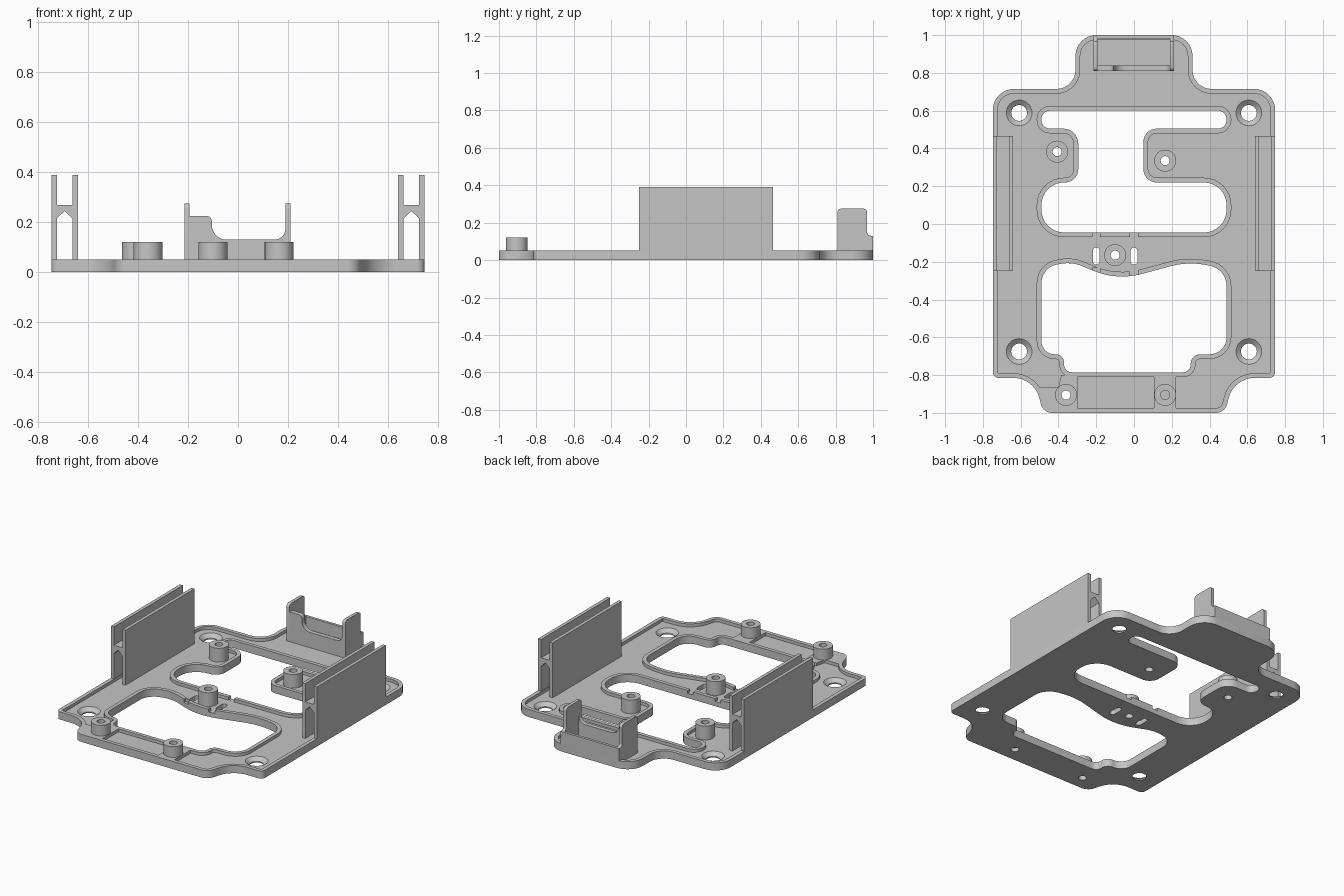
import bpy, bmesh, math
from mathutils import Vector

cube = bpy.data.objects.get("Cube")
if cube:
    bpy.data.objects.remove(cube, do_unlink=True)

FLOOR, TOP, RIM = 0.03, 0.05, 0.025
BOSS_TOP, BOSS_R, BORE_R = 0.12, 0.058, 0.024

grey = bpy.data.materials.new("grey plastic")
grey.use_nodes = True
grey.diffuse_color = (0.56, 0.56, 0.56, 1)
grey.node_tree.nodes["Principled BSDF"].inputs["Base Color"].default_value = (0.56, 0.56, 0.56, 1)


# 2D loop helpers
def rounded(corners, steps=8):
    """Polygon whose corners (x, y, radius) are replaced by arcs."""
    loop = []
    for i, c in enumerate(corners):
        p = Vector(c[:2])
        r = c[2] if len(c) > 2 else 0
        if not r:
            loop.append(p)
            continue
        a = (Vector(corners[i - 1][:2]) - p).normalized()
        b = (Vector(corners[(i + 1) % len(corners)][:2]) - p).normalized()
        half = a.angle(b) / 2
        centre = p + (a + b).normalized() * (r / math.sin(half))
        start = p + a * (r / math.tan(half)) - centre
        end = p + b * (r / math.tan(half)) - centre
        sweep = math.atan2(start.x * end.y - start.y * end.x, start.dot(end))
        for k in range(steps + 1):
            t = sweep * k / steps
            loop.append(centre + Vector((start.x * math.cos(t) - start.y * math.sin(t),
                                         start.x * math.sin(t) + start.y * math.cos(t))))
    return loop


def circle(x, y, r, n=32):
    return [Vector((x + r * math.cos(math.tau * k / n), y + r * math.sin(math.tau * k / n))) for k in range(n)]


def grow(loop, d):
    """Offset a loop outward by d (inward when negative)."""
    n = len(loop)
    area = sum(loop[i - 1].x * loop[i].y - loop[i].x * loop[i - 1].y for i in range(n))
    d = math.copysign(d, d * area)
    out = []
    for i, p in enumerate(loop):
        a = (p - loop[i - 1]).normalized()
        b = (loop[(i + 1) % n] - p).normalized()
        na, nb = Vector((a.y, -a.x)), Vector((b.y, -b.x))
        out.append(p + (na + nb) * (d / (1 + na.dot(nb))))
    return out


# Surface helpers
def ring(bm, loop, z):
    return [bm.verts.new((p.x, p.y, z)) for p in loop]


def cap(bm, loops, z):
    edges = []
    for loop in loops:
        v = ring(bm, loop, z)
        edges += [bm.edges.new((v[i - 1], v[i])) for i in range(len(v))]
    bmesh.ops.triangle_fill(bm, edges=edges, use_beauty=True, normal=(0, 0, 1))


def wall(bm, low, z0, high, z1):
    a, b = ring(bm, low, z0), ring(bm, high, z1)
    for i in range(len(a)):
        bm.faces.new((a[i - 1], a[i], b[i], b[i - 1]))


def finish(bm, name, place=None):
    if place:
        for v in bm.verts:
            v.co = place(*v.co)
    bmesh.ops.remove_doubles(bm, verts=bm.verts, dist=0.00005)
    bmesh.ops.recalc_face_normals(bm, faces=bm.faces)
    mesh = bpy.data.meshes.new(name)
    bm.to_mesh(mesh)
    bm.free()
    mesh.materials.append(grey)
    obj = bpy.data.objects.new(name, mesh)
    bpy.context.collection.objects.link(obj)
    return obj


def smooth(obj):
    bpy.ops.object.select_all(action='DESELECT')
    obj.select_set(True)
    bpy.context.view_layer.objects.active = obj
    bpy.ops.object.shade_smooth_by_angle(angle=math.radians(30))


def prism(name, loops, lo, hi, place=None):
    bm = bmesh.new()
    for z in (lo, hi):
        cap(bm, loops, z)
    for loop in loops:
        wall(bm, loop, lo, loop, hi)
    obj = finish(bm, name, place)
    smooth(obj)
    return obj


def box(name, x0, x1, y0, y1, z0, z1):
    return prism(name, [rounded([(x0, y0), (x1, y0), (x1, y1), (x0, y1)])], z0, z1)


def along_y(x, y, z):
    return (x, z, y)


def along_x(x, y, z):
    return (z, x, y)


# Plate outline and its large openings
half = [(.48, -1, .06), (.53, -.815, .14), (.747, -.815, .03),
        (.747, .715, .11), (.31, .715, .1), (.31, 1, .11)]
outline = rounded(half + [(-x, y, r) for x, y, r in reversed(half)])
back_opening = rounded([
    (-.49, .6, .045), (-.49, .505, .045), (-.295, .505, .08), (-.295, .22, .07),
    (-.49, .22, .12), (-.49, -.045, .12), (.49, -.045, .12), (.49, .22, .12),
    (.05, .22, .07), (.05, .505, .07), (.49, .505, .045), (.49, .6, .045)])
front_opening = rounded([
    (-.49, -.23, .1), (-.49, -.69, .07), (-.37, -.69, .045), (-.37, -.785, .04),
    (.3, -.785, .04), (.3, -.69, .05), (.49, -.69, .09), (.49, -.235, .11),
    (.28, -.2, .42), (-.09, -.3, .4), (-.33, -.2, .2)])
openings = [back_opening, front_opening]
slots = [rounded([(x - .018, -.215, .017), (x + .018, -.215, .017),
                  (x + .018, -.125, .017), (x - .018, -.125, .017)]) for x in (-.2, 0)]
screws = [(x, y) for x in (-.608, .608) for y in (-.675, .588)]
bosses = [(-.407, .383), (.165, .335), (-.1, -.165), (-.36, -.905), (.165, -.905)]

# Base plate: bottom, recessed floor, raised rims, countersinks and standoffs
bm = bmesh.new()
cap(bm, [outline] + openings + slots + [circle(x, y, .042) for x, y in screws]
    + [circle(x, y, BORE_R) for x, y in bosses], 0)
cap(bm, [grow(outline, -RIM)] + [grow(o, RIM) for o in openings] + slots
    + [circle(x, y, .068) for x, y in screws] + [circle(x, y, BOSS_R) for x, y in bosses], FLOOR)
for loop, d in [(outline, -RIM)] + [(o, RIM) for o in openings]:
    inner = grow(loop, d)
    cap(bm, [loop, inner], TOP)
    wall(bm, loop, 0, loop, TOP)
    wall(bm, inner, FLOOR, inner, TOP)
for s in slots:
    wall(bm, s, 0, s, FLOOR)
for x, y in screws:
    wall(bm, circle(x, y, .042), 0, circle(x, y, .042), .008)
    wall(bm, circle(x, y, .042), .008, circle(x, y, .068), FLOOR)
for x, y in bosses:
    outer, bore = circle(x, y, BOSS_R), circle(x, y, BORE_R)
    wall(bm, outer, FLOOR, outer, BOSS_TOP)
    cap(bm, [outer, bore], BOSS_TOP)
    wall(bm, bore, 0, bore, BOSS_TOP)
plate = finish(bm, "base_plate")

# Notches through the rims beside the central standoff
for x in (-.2, 0):
    for y in (-.265, -.055):
        cutter = box("notch_cutter", x - .02, x + .02, y - .035, y + .035, FLOOR + .0005, .1)
        cutter.hide_render = True
        mod = plate.modifiers.new("notch", 'BOOLEAN')
        mod.object, mod.operation, mod.solver = cutter, 'DIFFERENCE', 'EXACT'
        bpy.context.view_layer.objects.active = plate
        bpy.ops.object.modifier_apply(modifier=mod.name)
        bpy.data.objects.remove(cutter, do_unlink=True)
smooth(plate)

# Raised pads around the front standoffs
prism("front_right_pad", [rounded([(-.465, -.98), (-.3, -.98), (-.3, -.8), (-.385, -.8),
                                   (-.4, -.865), (-.505, -.865)]),
                          circle(-.36, -.905, BORE_R)], FLOOR - .005, TOP)
box("front_left_pad", .107, .223, -.98, -.8, FLOOR - .005, TOP)

# Side rails: double wall joined by a notched web
for side, label in ((1, "left"), (-1, "right")):
    section = [(.747, TOP), (.747, .39), (.725, .39), (.725, .27), (.663, .27), (.663, .39),
               (.641, .39), (.641, FLOOR), (.663, FLOOR), (.663, .215), (.694, .245),
               (.725, .215), (.725, TOP)]
    prism(label + "_rail", [rounded([(side * x, z) for x, z in section])], -.25, .465, along_y)

# Back connector holder: side cheeks, stepped front wall, low back wall
cheek = rounded([(.81, FLOOR), (.81, .275, .02), (.968, .275, .02), (.968, .13, .02),
                 (1, .13), (1, TOP), (.97, TOP), (.97, FLOOR)])
for label, lo, hi in (("right", -.215, -.194), ("left", .19, .211)):
    prism(label + "_holder_cheek", [cheek], lo, hi, along_x)
prism("holder_front_wall", [rounded([(-.214, FLOOR), (-.214, .225), (-.105, .225, .02),
                                     (-.105, .13, .06), (.19, .13, .045), (.19, .2),
                                     (.21, .2), (.21, FLOOR)])], .811, .84, along_y)
box("holder_back_wall", -.214, .21, .982, 1, TOP, .13)
